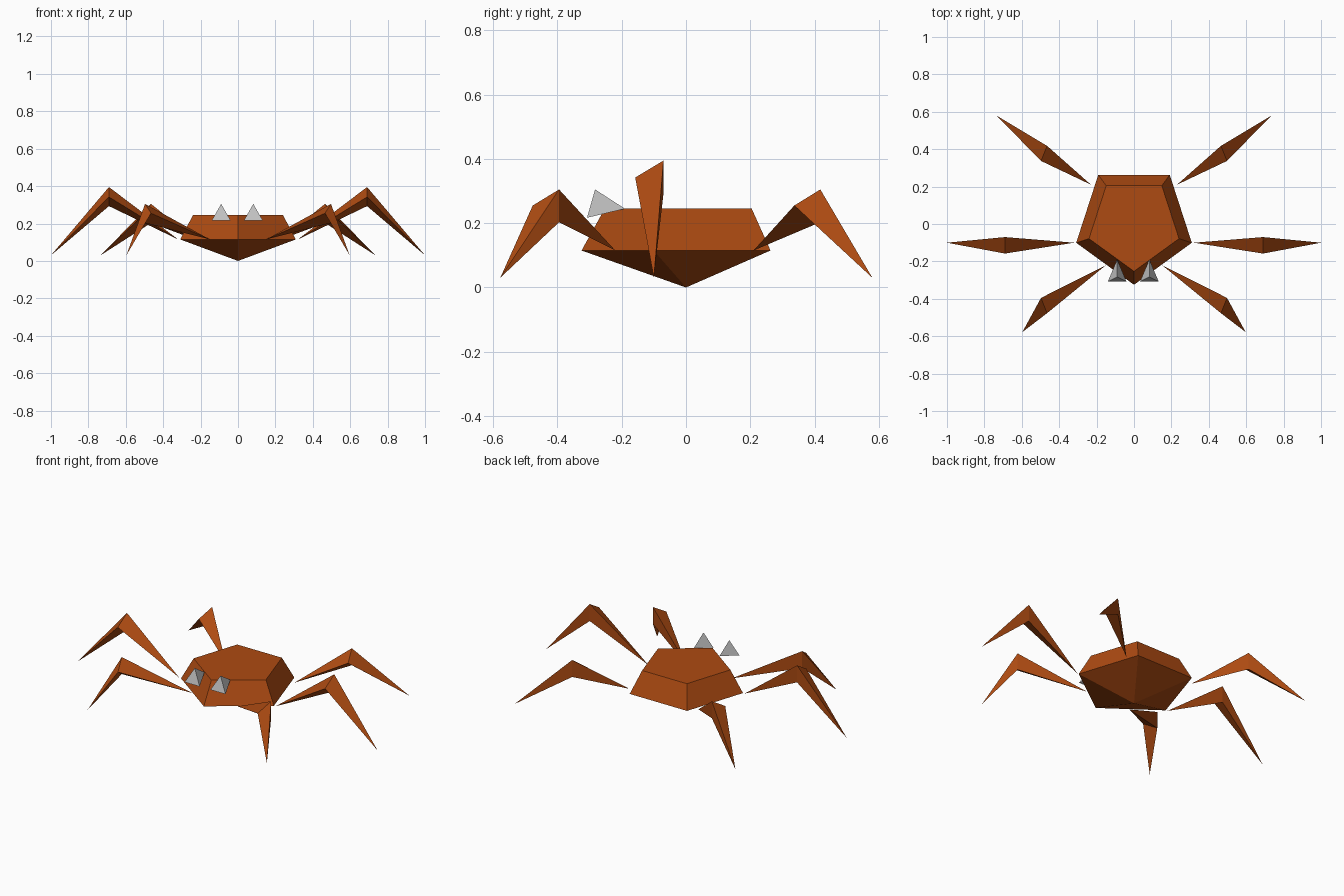
import bpy, bmesh, math
from mathutils import Vector

if "Cube" in bpy.data.objects:
    bpy.data.objects.remove(bpy.data.objects["Cube"])


def material(name, rgb):
    m = bpy.data.materials.new(name)
    m.diffuse_color = (*rgb, 1)
    m.use_nodes = True
    m.node_tree.nodes["Principled BSDF"].inputs["Base Color"].default_value = m.diffuse_color
    return m


SHELL = material("rust_orange", (0.42, 0.07, 0.006))
GREY = material("eye_grey", (0.55, 0.55, 0.55))


def hull_part(name, rings, mat):
    """Skin a list of rings; a ring of one point closes to a tip."""
    bm = bmesh.new()
    rows = [[bm.verts.new(p) for p in ring] for ring in rings]
    for a, b in zip(rows, rows[1:]):
        n = max(len(a), len(b))
        for i in range(n):
            j = (i + 1) % n
            quad = [a[i % len(a)], a[j % len(a)], b[j % len(b)], b[i % len(b)]]
            bm.faces.new(list(dict.fromkeys(quad)))
    for row in (rows[0], rows[-1]):
        if len(row) > 2:
            bm.faces.new(row)
    bmesh.ops.recalc_face_normals(bm, faces=bm.faces)
    me = bpy.data.meshes.new(name)
    bm.to_mesh(me)
    bm.free()
    me.materials.append(mat)
    ob = bpy.data.objects.new(name, me)
    bpy.context.collection.objects.link(ob)
    return ob


def pentagon(r, z):
    angles = [math.radians(-90 + 72 * i) for i in range(5)]
    return [(r * math.cos(a), r * math.sin(a), z) for a in angles]


# Body: five-sided shell, pointed below and flat on top
hull_part("body", [[(0, 0, 0)], pentagon(0.325, 0.115), pentagon(0.253, 0.245)], SHELL)

# Legs: root, upright knee edge (x, y, top z), knee side corner, foot tip
LEGS = {
    "front_leg": ((0.15, -0.22, 0.115), (0.497, -0.395, 0.305), (0.465, -0.477, 0.255), (0.597, -0.578, 0.03)),
    "middle_leg": ((0.32, -0.10, 0.115), (0.69, -0.07, 0.395), (0.69, -0.158, 0.342), (1.0, -0.10, 0.03)),
    "back_leg": ((0.23, 0.21, 0.115), (0.465, 0.418, 0.305), (0.497, 0.337, 0.255), (0.735, 0.58, 0.03)),
}
for name, (root, knee, corner, tip) in LEGS.items():
    under = (knee[0], knee[1], knee[2] - 0.102)
    for side, s in (("left", -1), ("right", 1)):
        rings = [[root], [knee, corner, under], [tip]]
        rings = [[(s * x, y, z) for x, y, z in ring] for ring in rings]
        hull_part(f"{side}_{name}", rings, SHELL)

# Eyes: small pyramids whose bases face forward
for side, x in (("left", -0.09), ("right", 0.082)):
    base = [(x, -0.283, 0.305), (x - 0.05, -0.308, 0.217), (x + 0.05, -0.308, 0.217)]
    hull_part(f"{side}_eye", [base, [(x, -0.19, 0.245)]], GREY)
